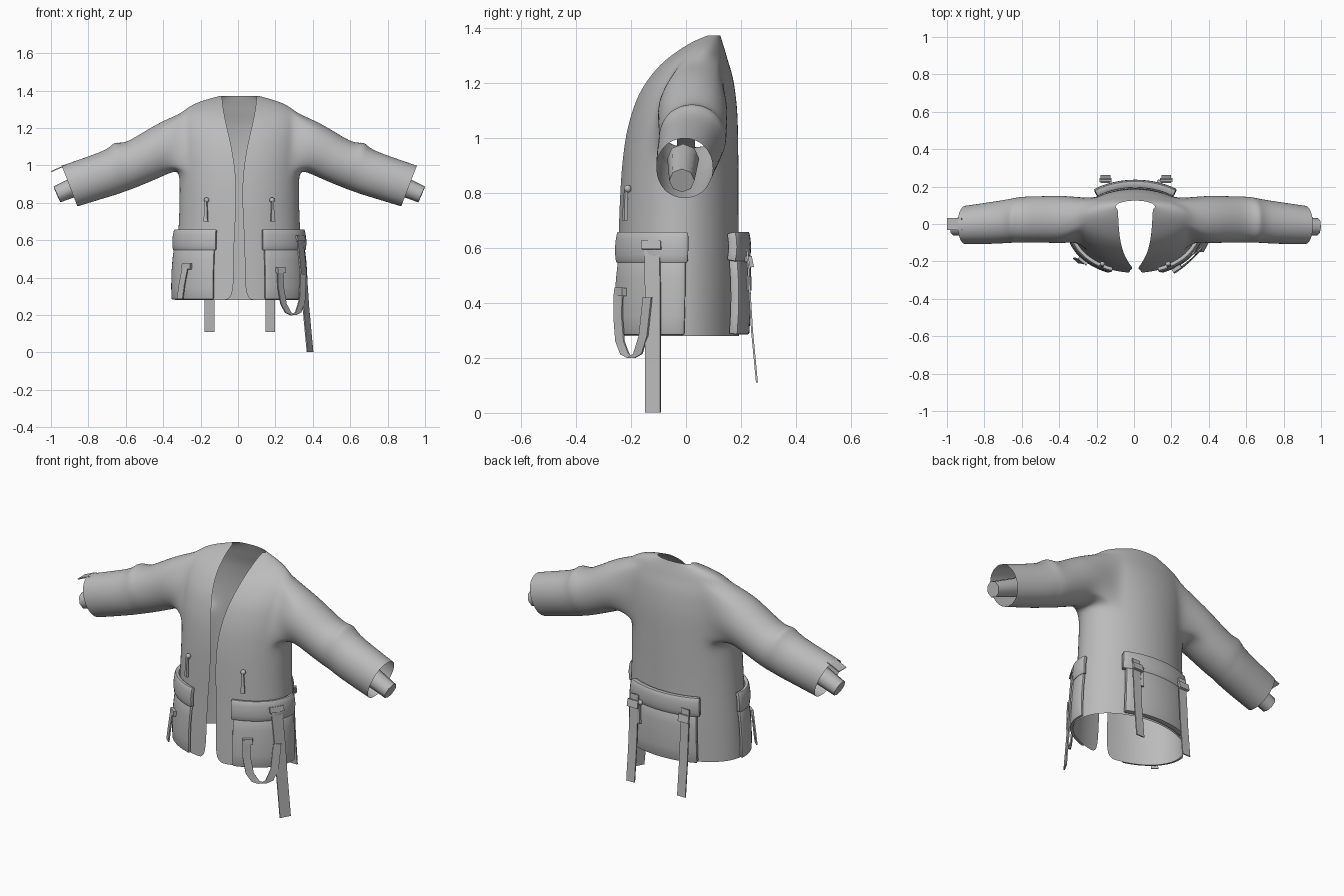
import bpy, bmesh, math
from mathutils import Vector

if "Cube" in bpy.data.objects:
    bpy.data.objects.remove(bpy.data.objects["Cube"])

DX = 0.007  # small sideways offset of the garment
cloth = bpy.data.materials.new("grey_cloth")
cloth.diffuse_color = (0.5, 0.5, 0.5, 1)
cloth.use_nodes = True
cloth.node_tree.nodes["Principled BSDF"].inputs["Base Color"].default_value = cloth.diffuse_color

# torso rings: height, half width, front y, back y, half opening
RINGS = [(.28, .345, -.262, .195, .032), (.45, .338, -.255, .195, .030),
         (.60, .330, -.247, .193, .028), (.75, .322, -.242, .192, .018),
         (.88, .320, -.235, .192, .016), (.97, .322, -.225, .191, .022),
         (1.04, .328, -.213, .190, .032), (1.11, .330, -.193, .187, .044),
         (1.17, .330, -.170, .180, .058), (1.23, .325, -.130, .170, .072),
         (1.28, .310, -.085, .153, .082), (1.32, .265, -.030, .142, .088),
         (1.35, .190, .015, .132, .091), (1.372, .105, .060, .125, .093)]
# sleeve rings: top x, top z, bottom x, bottom z, front y, back y
SLEEVE = [(.40, 1.245, .36, .965, -.108, .155), (.50, 1.188, .44, .927, -.102, .152),
          (.60, 1.125, .53, .890, -.102, .150), (.645, 1.122, .58, .870, -.102, .148),
          (.672, 1.125, .61, .860, -.102, .143), (.70, 1.088, .65, .845, -.104, .135),
          (.82, 1.045, .75, .815, -.110, .118), (.95, 1.0, .865, .78, -.110, .100)]


def finish(ob, angle=40):
    """Apply modifiers, shade and colour."""
    bpy.ops.object.select_all(action='DESELECT')
    ob.select_set(True)
    bpy.context.view_layer.objects.active = ob
    bpy.ops.object.convert(target='MESH')
    bpy.ops.object.shade_smooth_by_angle(angle=math.radians(angle))
    ob.data.materials.clear()
    ob.data.materials.append(cloth)
    return ob


def new_object(name, bm):
    me = bpy.data.meshes.new(name)
    bm.to_mesh(me)
    bm.free()
    ob = bpy.data.objects.new(name, me)
    bpy.context.collection.objects.link(ob)
    return ob


def ring_point(ring, t):
    z, a, yf, yb, _ = ring
    return Vector((a * math.sin(t), (yf + yb) / 2 - (yb - yf) / 2 * math.cos(t), z))


def surf(t, z, off=0.0):
    """Point on the torso at angle t and height z, pushed outward."""
    k = max(i for i in range(len(RINGS) - 1) if RINGS[i][0] <= z + 1e-6 or i == 0)
    lo, hi = RINGS[k], RINGS[k + 1]
    f = (z - lo[0]) / (hi[0] - lo[0])
    r = [p + (q - p) * f for p, q in zip(lo, hi)]
    n = Vector((math.sin(t) / r[1], -math.cos(t) / ((r[3] - r[2]) / 2), 0)).normalized()
    return ring_point(r, t) + n * off + Vector((DX, 0, 0))


def jacket():
    """Half torso grid with an armhole, lofted into the sleeve, then mirrored."""
    bm = bmesh.new()
    cols, c0, c1, r0, r1 = 16, 5, 12, 5, 10
    grid = []
    for ring in RINGS:
        t0 = math.asin(ring[4] / ring[1])
        row = [bm.verts.new(ring_point(ring, t0 + (math.pi - t0) * j / cols)) for j in range(cols + 1)]
        row[-1].co.x = 0
        grid.append(row)
    for i in range(len(RINGS) - 1):
        for j in range(cols):
            if not (r0 <= i < r1 and c0 <= j < c1):
                bm.faces.new((grid[i][j], grid[i][j + 1], grid[i + 1][j + 1], grid[i + 1][j]))
    # walk around the armhole
    loop = [(r0, j) for j in range(c0, c1)] + [(i, c1) for i in range(r0, r1)]
    loop += [(r1, j) for j in range(c1, c0, -1)] + [(i, c0) for i in range(r1, r0, -1)]
    phis = [math.atan2((i - (r0 + r1) / 2) / (r1 - r0), (j - (c0 + c1) / 2) / (c1 - c0)) for i, j in loop]
    prev = [grid[i][j] for i, j in loop]
    for tx, tz, bx, bz, yf, yb in SLEEVE:
        cur = []
        for p in phis:
            s = (1 + math.sin(p)) / 2
            cur.append(bm.verts.new((bx + (tx - bx) * s, (yf + yb) / 2 + (yb - yf) / 2 * math.cos(p),
                                     bz + (tz - bz) * s)))
        for k in range(len(cur)):
            m = (k + 1) % len(cur)
            bm.faces.new((prev[k], prev[m], cur[m], cur[k]))
        prev = cur
    ob = new_object("jacket_shell", bm)
    ob.modifiers.new("mirror", 'MIRROR')
    ob.modifiers.new("smooth", 'SUBSURF').levels = 2
    ob.location.x = DX
    finish(ob, 60)


def slab(name, ta, tb, za, zb, off, thick, n=14, m=4, bulge=0.0):
    """Padded panel wrapped around the torso."""
    bm = bmesh.new()
    g = [[bm.verts.new(surf(ta + (tb - ta) * j / n, za + (zb - za) * i / m,
                            off + bulge * math.sin(math.pi * i / m)))
          for j in range(n + 1)] for i in range(m + 1)]
    for i in range(m):
        for j in range(n):
            bm.faces.new((g[i][j], g[i][j + 1], g[i + 1][j + 1], g[i + 1][j]))
    ob = new_object(name, bm)
    s = ob.modifiers.new("thick", 'SOLIDIFY')
    s.thickness, s.offset = thick, -1
    b = ob.modifiers.new("soft", 'BEVEL')
    b.width, b.segments, b.limit_method = 0.007, 2, 'ANGLE'
    b.angle_limit = math.radians(50)
    finish(ob)


def strap(name, path, width, thick=0.007):
    """Flat ribbon along a path."""
    bm = bmesh.new()
    w = Vector(width) / 2
    pairs = [(bm.verts.new(Vector(p) - w), bm.verts.new(Vector(p) + w)) for p in path]
    for (a, b), (c, d) in zip(pairs, pairs[1:]):
        bm.faces.new((a, b, d, c))
    ob = new_object(name, bm)
    s = ob.modifiers.new("thick", 'SOLIDIFY')
    s.thickness, s.offset = thick, 0
    finish(ob)


def zip_pull(name, t, z, off):
    """Round slider with a hanging tag."""
    p = surf(t, z, off)
    bpy.ops.mesh.primitive_uv_sphere_add(segments=12, ring_count=8, radius=0.014, location=p)
    bpy.context.object.name = name + "_slider"
    finish(bpy.context.object)
    side = (surf(t + .01, z) - surf(t - .01, z)).normalized()
    bm = bmesh.new()
    rows = [[bm.verts.new(surf(t, z - d, off) + side * s * w) for s in (-1, 1)]
            for d, w in ((0, .005), (.05, .007), (.115, .012))]
    for a, b in zip(rows, rows[1:]):
        bm.faces.new((a[0], a[1], b[1], b[0]))
    ob = new_object(name + "_tag", bm)
    ob.modifiers.new("thick", 'SOLIDIFY').thickness = 0.012
    finish(ob)


jacket()

# inner cuffs
for side, label in ((1, "right"), (-1, "left")):
    a, b = Vector((side * .79 + DX, -.01, .925)), Vector((side * .975 + DX, -.015, .845))
    bpy.ops.mesh.primitive_cone_add(vertices=8, radius1=.058, radius2=.046, depth=(b - a).length,
                                    location=(a + b) / 2, end_fill_type='NGON')
    cuff = bpy.context.object
    cuff.name = label + "_inner_cuff"
    cuff.rotation_euler = (b - a).to_track_quat('Z', 'Y').to_euler()
    finish(cuff, 50)
strap("left_cuff_tab", [(-.92, 0, 1.0), (-.955, 0, .987), (-.998, 0, .967)], (0, .065, 0), .006)

# front pockets with flaps, and zip pulls above them
for side, label in ((1, "right"), (-1, "left")):
    lo, hi = sorted((side * .40, side * 1.68))
    slab(label + "_pocket", lo, hi, .283, .56, .018, .018, bulge=.006)
    slab(label + "_pocket_flap", lo - .03, hi + .03, .545, .66, .022, .022, bulge=.007)
    zip_pull(label + "_zip_pull", side * .565, .815, .008)

# back pocket
slab("back_pocket", math.pi - .6, math.pi + .6, .285, .56, .035, .035, bulge=.006)
slab("back_pocket_flap", math.pi - .66, math.pi + .66, .55, .66, .037, .037, bulge=.007)
zip_pull("back_zip_pull", math.pi - .36, .56, .045)

# back straps and their buckles
for x, label in ((.172, "right"), (-.152, "left")):
    strap(label + "_back_strap", [(x, .222, .60), (x, .228, .50), (x, .240, .3), (x, .258, .11)], (.052, 0, 0))
    strap(label + "_back_buckle", [(x, .232, .57), (x, .24, .53)], (.066, 0, 0), .014)

# long side strap and its buckle
strap("long_side_strap", [(.325, -.125, .63), (.337, -.122, .55), (.352, -.12, .4), (.362, -.12, .25),
                          (.385, -.12, .002)], (.03, .055, 0))
strap("side_buckle", [(.33, -.125, .625), (.336, -.125, .595)], (.04, .07, 0), .014)

# looped strap under the right pocket
strap("loop_strap", [(.225, -.245, .45), (.228, -.247, .35), (.243, -.24, .26), (.268, -.222, .213),
                     (.295, -.20, .20), (.322, -.175, .215), (.342, -.155, .28), (.348, -.14, .42)],
      (.03, .03, 0))
strap("loop_buckle", [(.228, -.238, .455), (.23, -.238, .425)], (.045, .028, 0), .02)

# short strap on the left pocket
strap("short_left_strap", [(-.272, -.198, .47), (-.285, -.2, .44), (-.30, -.195, .36), (-.31, -.195, .285)],
      (.03, -.026, 0))
strap("short_left_buckle", [(-.273, -.198, .475), (-.275, -.198, .445)], (.045, -.035, 0), .016)
